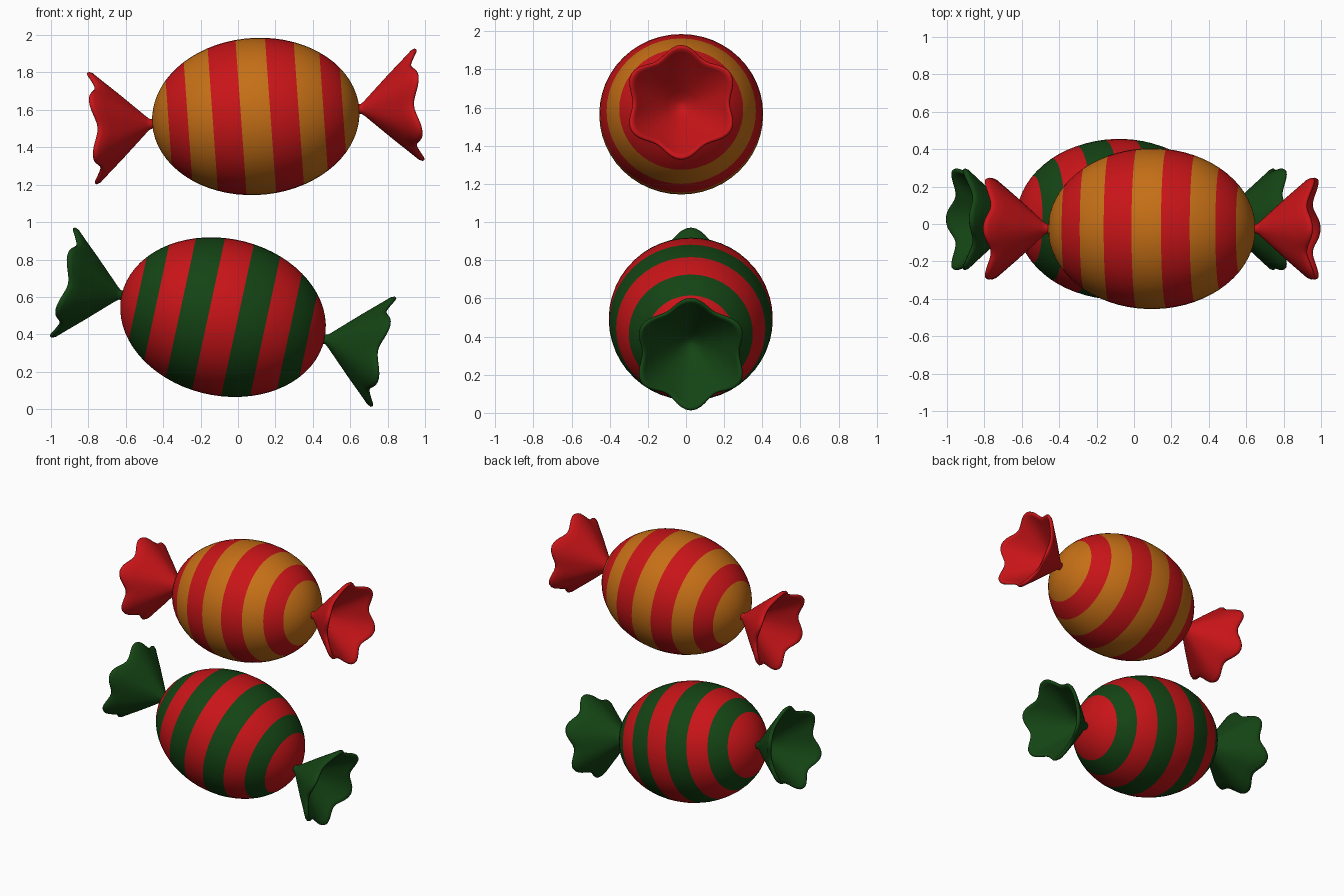
import bpy, bmesh
from math import sin, cos, pi, radians
from mathutils import Matrix

if "Cube" in bpy.data.objects:
    bpy.data.objects.remove(bpy.data.objects["Cube"])


def material(name, rgb):
    m = bpy.data.materials.new(name)
    m.diffuse_color = (*rgb, 1)
    m.use_nodes = True
    m.node_tree.nodes["Principled BSDF"].inputs["Base Color"].default_value = m.diffuse_color
    return m


red = material("red", (0.58, 0.007, 0.009))
orange = material("orange", (0.56, 0.16, 0.008))
green = material("green", (0.007, 0.058, 0.007))


def lathe(name, rings, segs, point, mats, place, band=lambda i: 0):
    """Skin rings of points around local x; first and last rings close to a pole."""
    bm = bmesh.new()
    loops = []
    for i in range(rings):
        if i in (0, rings - 1):
            loops.append([bm.verts.new(point(i, 0))] * segs)
        else:
            loops.append([bm.verts.new(point(i, 2 * pi * j / segs)) for j in range(segs)])
    for i in range(rings - 1):
        a, b = loops[i], loops[i + 1]
        for j in range(segs):
            k = (j + 1) % segs
            corners = list(dict.fromkeys((a[j], a[k], b[k], b[j])))
            f = bm.faces.new(corners)
            f.material_index = band(i)
            f.smooth = True
    bmesh.ops.recalc_face_normals(bm, faces=bm.faces)
    me = bpy.data.meshes.new(name)
    bm.to_mesh(me)
    bm.free()
    ob = bpy.data.objects.new(name, me)
    for m in mats:
        me.materials.append(m)
    ob.matrix_world = place
    bpy.context.collection.objects.link(ob)
    return ob


# Striped body: ellipsoid of 33 rows, three rows per stripe
def body_point(i, a):
    t = pi * i / 33
    return (-0.555 * cos(t), 0.43 * sin(t) * cos(a), 0.42 * sin(t) * sin(a))


# Twisted wrapper end: hollow funnel (distance from body centre, radius)
FUNNEL = [(0.52, 0), (0.53, 0.026), (0.565, 0.026), (0.585, 0.042), (0.65, 0.103),
          (0.72, 0.168), (0.79, 0.230), (0.835, 0.270), (0.855, 0.278), (0.866, 0.272),
          (0.864, 0.260), (0.845, 0.246), (0.79, 0.200), (0.72, 0.138), (0.65, 0.072),
          (0.61, 0.030), (0.60, 0)]


def tail_point(i, a):
    x, r = FUNNEL[i]
    fold = min(1, max(0, (x - 0.57) / 0.25))
    wave = cos(6 * (a - pi / 2))
    r *= 1 + 0.085 * fold * wave
    x += 0.018 * fold ** 2 * wave
    return (x, r * cos(a), r * sin(a))


def candy(label, place, tip, stripe, wrap):
    lathe(label + "_body", 34, 48, body_point, [tip, stripe], place,
          lambda i: (i // 3) % 2 if 3 <= i < 30 else 1)
    for side, turn in (("right", 0), ("left", pi)):
        lathe(f"{label}_{side}_wrapper_end", len(FUNNEL), 72, tail_point, [wrap],
              place @ Matrix.Rotation(turn, 4, 'Z'))


# Both candies are the same shape, the lower one turned around and tilted
upper = Matrix.Translation((0.095, -0.025, 1.565)) @ Matrix.Rotation(radians(-4.1), 4, 'Y')
lower = (Matrix.Translation((-0.08, 0.025, 0.492)) @ Matrix.Rotation(radians(12.2), 4, 'Y')
         @ Matrix.Rotation(pi, 4, 'Z'))
# Body rows: stripe index 1 holds the tip and centre colour
candy("upper_candy", upper, red, orange, red)
candy("lower_candy", lower, green, red, green)
